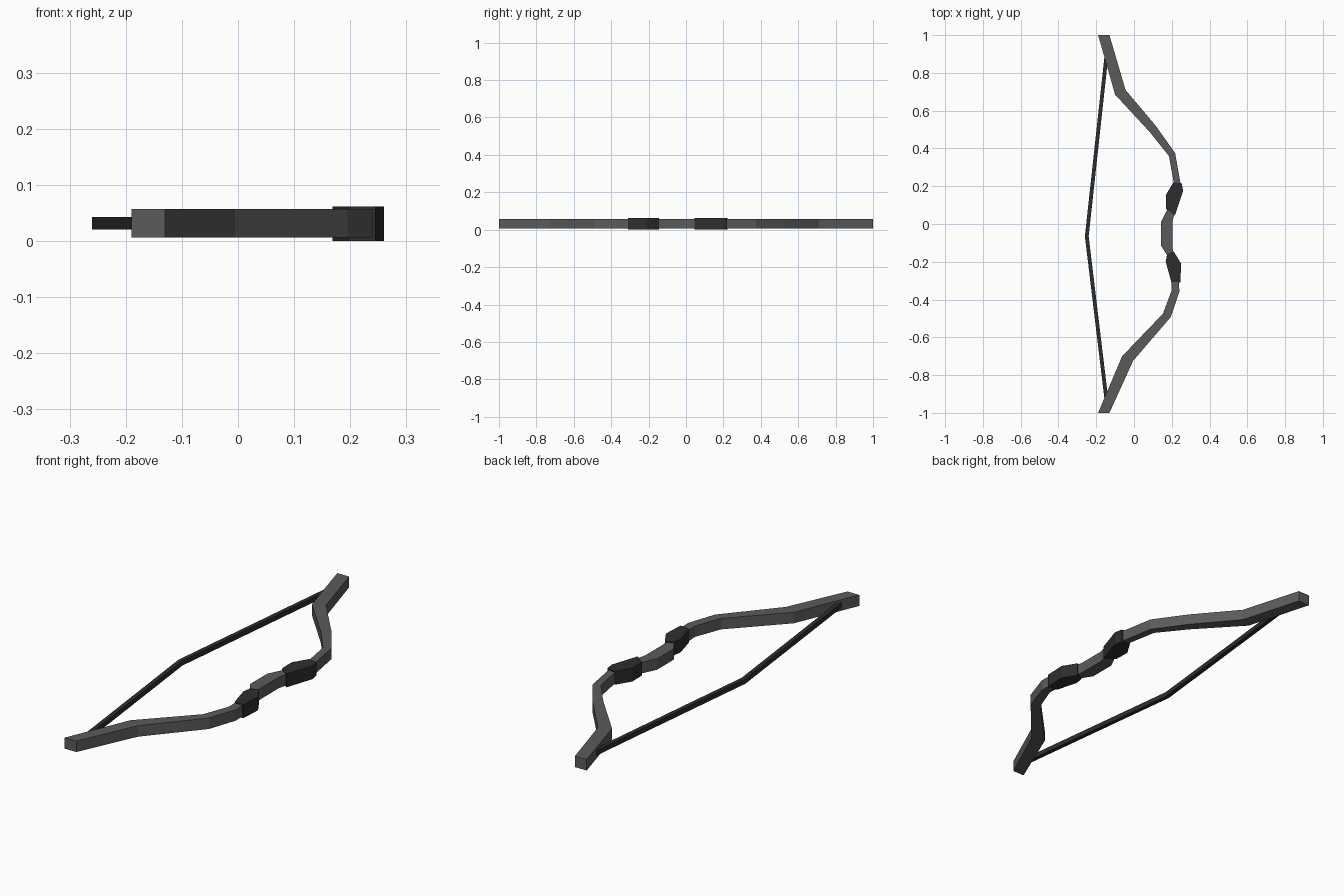
import bpy
import bmesh

cube = bpy.data.objects.get("Cube")
if cube:
    bpy.data.objects.remove(cube, do_unlink=True)


def material(name, value):
    mat = bpy.data.materials.new(name)
    mat.use_nodes = True
    color = (value, value, value, 1)
    mat.diffuse_color = color
    mat.node_tree.nodes["Principled BSDF"].inputs["Base Color"].default_value = color
    return mat


grey = material("limb grey", 0.105)
dark = material("dark grip", 0.027)


def finish(name, bm, faces, height, mat):
    """Extrude flat faces upward and make the solid an object."""
    grown = bmesh.ops.extrude_face_region(bm, geom=faces)["geom"]
    top = [v for v in grown if isinstance(v, bmesh.types.BMVert)]
    bmesh.ops.translate(bm, verts=top, vec=(0, 0, height))
    bmesh.ops.recalc_face_normals(bm, faces=bm.faces)
    mesh = bpy.data.meshes.new(name)
    bm.to_mesh(mesh)
    bm.free()
    mesh.materials.append(mat)
    obj = bpy.data.objects.new(name, mesh)
    bpy.context.collection.objects.link(obj)
    return obj


def strip(name, left, right, z0, z1, mat):
    """Solid band between two matching outlines."""
    bm = bmesh.new()
    a = [bm.verts.new((x, y, z0)) for x, y in left]
    b = [bm.verts.new((x, y, z0)) for x, y in right]
    faces = [bm.faces.new((a[i], a[i + 1], b[i + 1], b[i])) for i in range(len(a) - 1)]
    return finish(name, bm, faces, z1 - z0, mat)


def prism(name, outline, z0, z1, mat):
    bm = bmesh.new()
    face = bm.faces.new([bm.verts.new((x, y, z0)) for x, y in outline])
    return finish(name, bm, [face], z1 - z0, mat)


# Curved bow body, from the back tip to the front tip
inner = [(-.19, 1), (-.10, .685), (.085, .485), (.185, .36), (.212, .21), (.2, .14),
         (.175, .075), (.143, .01), (.143, -.115), (.175, -.165), (.195, -.28),
         (.2, -.35), (.153, -.475), (-.063, -.7), (-.19, -1)]
outer = [(-.13, 1), (-.045, .71), (.115, .52), (.218, .375), (.247, .21), (.238, .14),
         (.215, .06), (.203, .01), (.203, -.12), (.21, -.16), (.238, -.28),
         (.24, -.36), (.195, -.492), (-.005, -.725), (-.13, -1)]
strip("bow_body", inner, outer, .006, .057, grey)

# Faceted wraps on either side of the handle
prism("back_grip", [(.21, .222), (.253, .215), (.26, .175), (.217, .045),
                    (.17, .08), (.168, .153)], 0, .062, dark)
prism("front_grip", [(.175, -.16), (.21, -.145), (.25, -.21), (.245, -.31),
                     (.197, -.305), (.168, -.2)], 0, .062, dark)

# Drawn string
strip("bow_string", [(-.156, .89), (-.26, -.065), (-.156, -.93)],
      [(-.136, .89), (-.24, -.065), (-.136, -.93)], .021, .043, dark)
